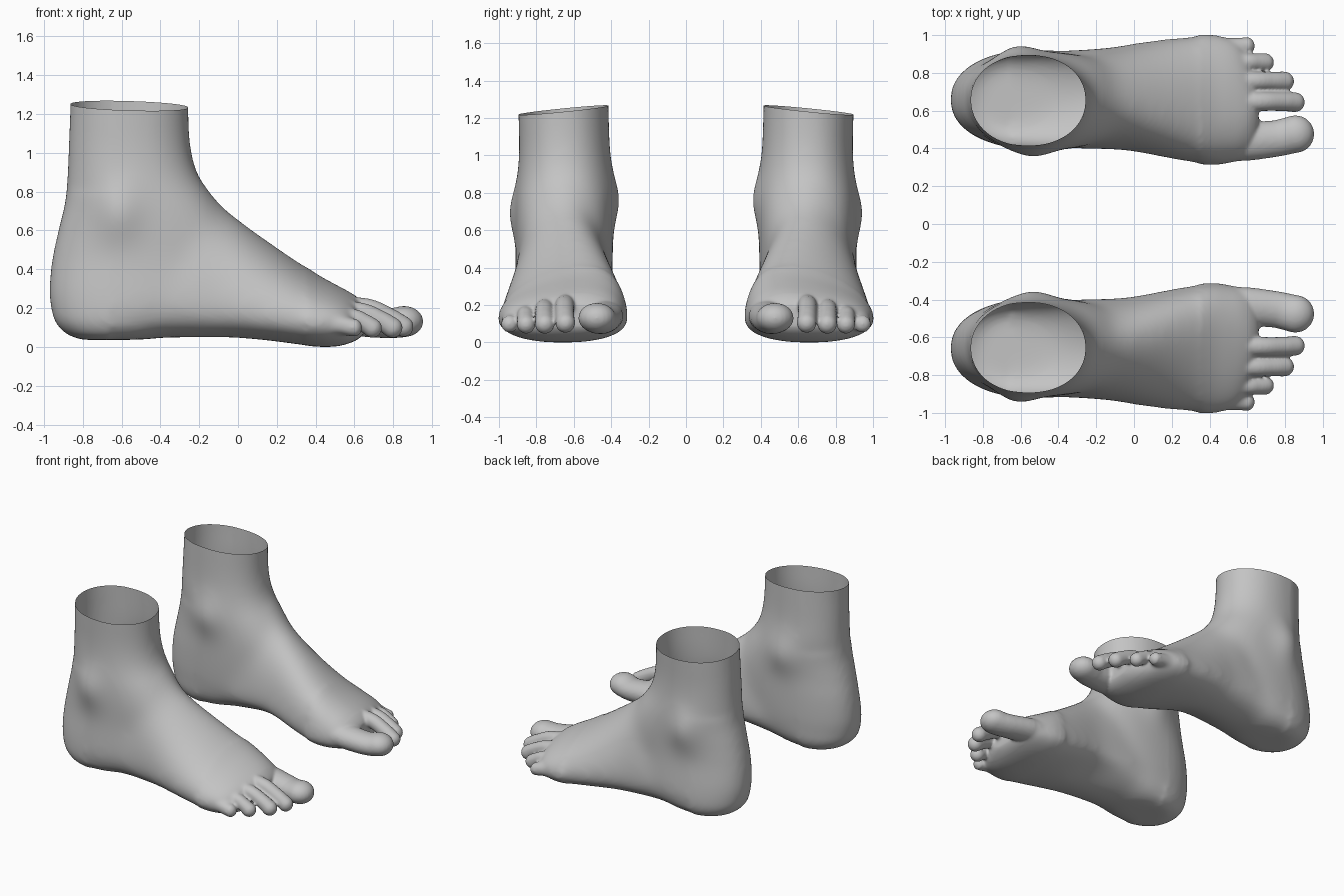
import bpy, bmesh, math
from mathutils import Vector, Matrix

if "Cube" in bpy.data.objects:
    bpy.data.objects.remove(bpy.data.objects["Cube"])

skin = bpy.data.materials.new("grey skin")
skin.diffuse_color = (0.55, 0.55, 0.55, 1)
skin.use_nodes = True
skin.node_tree.nodes["Principled BSDF"].inputs["Base Color"].default_value = skin.diffuse_color
SIDES = 40


def smooth_rows(rows, steps=5):
    """Catmull-Rom interpolation of section parameters."""
    out = []
    for i in range(len(rows) - 1):
        p1, p2 = rows[i], rows[i + 1]
        p0, p3 = rows[max(i - 1, 0)], rows[min(i + 2, len(rows) - 1)]
        for s in range(steps):
            t = s / steps
            out.append([0.5 * (2 * b + (c - a) * t + (2 * a - 5 * b + 4 * c - d) * t * t
                               + (3 * b - a - 3 * c + d) * t ** 3)
                        for a, b, c, d in zip(p0, p1, p2, p3)])
    return out + [list(rows[-1])]


def unit_ring(upper, lower):
    """Superellipse of radius one, with separate powers for its two halves."""
    for k in range(SIDES):
        a = 2 * math.pi * k / SIDES
        c, s = math.cos(a), math.sin(a)
        e = 2 / (upper if s > 0 else lower)
        yield (math.copysign(abs(c) ** e, c), math.copysign(abs(s) ** e, s))


def loft(bm, rings):
    """Closed solid through a list of rings."""
    loops = [[bm.verts.new(p) for p in r] for r in rings]
    faces = [bm.faces.new(loops[0]), bm.faces.new(loops[-1])]
    for a, b in zip(loops, loops[1:]):
        for k in range(SIDES):
            n = (k + 1) % SIDES
            faces.append(bm.faces.new((a[k], a[n], b[n], b[k])))
    bmesh.ops.recalc_face_normals(bm, faces=faces)


def ball(bm, centre, radii):
    m = Matrix.Translation(centre) @ Matrix.Diagonal((*radii, 1))
    bmesh.ops.create_uvsphere(bm, u_segments=20, v_segments=12, radius=1, matrix=m)


def fuse(bm, voxel, iterations):
    """Merge overlapping solids into one smooth skin, returned as a bmesh."""
    me = bpy.data.meshes.new("fused")
    bm.to_mesh(me)
    bm.free()
    ob = bpy.data.objects.new("fused", me)
    bpy.context.collection.objects.link(ob)
    r = ob.modifiers.new("remesh", 'REMESH')
    r.mode, r.voxel_size = 'VOXEL', voxel
    s = ob.modifiers.new("smooth", 'SMOOTH')
    s.factor, s.iterations = 0.5, iterations
    dg = bpy.context.evaluated_depsgraph_get()
    result = bmesh.new()
    result.from_mesh(ob.evaluated_get(dg).to_mesh())
    bpy.data.objects.remove(ob)
    return result


def relax(bm, x_min, x_max, iterations):
    """Extra smoothing in a slice along the foot."""
    verts = [v for v in bm.verts if x_min < v.co.x < x_max]
    for _ in range(iterations):
        bmesh.ops.smooth_vert(bm, verts=verts, factor=0.5,
                              use_axis_x=True, use_axis_y=True, use_axis_z=True)


# Leg and heel: z, back x, front x, inner y, outer y
leg = [(1.40, -.86, -.25, .415, .90), (1.22, -.865, -.25, .41, .90), (1.05, -.872, -.243, .405, .895),
       (.90, -.878, -.21, .395, .90), (.75, -.89, -.12, .39, .91), (.60, -.925, -.02, .39, .912),
       (.45, -.957, .0, .39, .91), (.30, -.972, -.02, .395, .92), (.20, -.964, -.08, .405, .922),
       (.12, -.94, -.2, .42, .91), (.06, -.88, -.36, .46, .87), (.032, -.80, -.45, .51, .81)]
# Instep and ball: x, sole z, widest z, top z, inner y, outer y, ridge y
instep = [(-.55, .04, .2, .5, .42, .91, .66), (-.35, .04, .21, .7, .40, .92, .65),
          (-.2, .04, .2, .845, .395, .93, .65), (-.1, .04, .19, .745, .39, .94, .64),
          (0, .04, .18, .66, .38, .96, .62), (.2, .022, .145, .513, .34, .99, .57),
          (.4, -.003, .125, .377, .31, 1.006, .53), (.5, -.003, .125, .32, .32, .987, .54),
          (.57, .012, .12, .283, .335, .945, .55), (.62, .035, .12, .25, .355, .85, .57),
          (.66, .07, .12, .205, .385, .74, .58)]

bm = bmesh.new()
rings = []
for z, b, f, i, o in smooth_rows(leg):
    rings.append([((f + b) / 2 + (f - b) / 2 * u, (i + o) / 2 + (o - i) / 2 * v, z)
                  for u, v in unit_ring(*[2.08 if z > .8 else 2.2] * 2)])
loft(bm, rings)
rings = []
for x, zb, zw, zt, yi, yo, yr in smooth_rows(instep):
    arch = 0.09 * math.exp(-((x + .08) / .25) ** 2)
    ring = []
    for u, v in unit_ring(1.85, 2.3):
        y = (yi + yo) / 2 + (yo - yi) / 2 * u
        if v > 0:
            y += (yr - (yi + yo) / 2) * v * v
            z = zw + (zt - zw) * v
        else:
            z = zw + (zw - zb) * v + arch * max(0, -u) * -v
        ring.append((x, y, z))
    rings.append(ring)
loft(bm, rings)
bm = fuse(bm, 0.02, 10)
relax(bm, -.65, .35, 30)
# Ankle bones, as soft swellings on the outer and inner sides
for v in bm.verts:
    x, y, z = v.co
    if y > .655:
        swell = .04 * math.exp(-((x + .62) / .12) ** 2 - ((z - .69) / .15) ** 2)
    else:
        swell = -.035 * math.exp(-((x + .54) / .13) ** 2 - ((z - .76) / .14) ** 2)
    v.co.y += swell * min(1, abs(y - .655) / .15)

# Toes: chains of (x, y, z, radius), with a height ratio
toes = [(.80, [(.44, .45, .15, .125), (.60, .440, .135, .106), (.74, .451, .12, .098),
               (.81, .465, .12, .098), (.855, .476, .127, .1)]),
        (1.0, [(.46, .64, .20, .06), (.66, .648, .195, .052), (.78, .648, .145, .051), (.852, .645, .10, .053)]),
        (1.0, [(.46, .75, .175, .06), (.63, .757, .175, .050), (.73, .757, .135, .050), (.795, .755, .095, .053)]),
        (1.0, [(.44, .85, .14, .06), (.59, .857, .145, .047), (.65, .857, .12, .047), (.692, .855, .093, .05)]),
        (1.0, [(.42, .92, .12, .07), (.52, .938, .11, .05), (.592, .943, .095, .048)])]
for ratio, path in toes:
    for x, y, z, r in smooth_rows(path, 8):
        ball(bm, (x, y, z), (r, r, r * ratio))
bm = fuse(bm, 0.009, 5)
relax(bm, .40, .60, 14)

# Open the ankle along a slightly tilted cut
bmesh.ops.bisect_plane(bm, geom=bm.verts[:] + bm.edges[:] + bm.faces[:],
                       plane_co=(-.55, .655, 1.238), plane_no=Vector((.03, .10, 1)), clear_outer=True)
low = min(v.co.z for v in bm.verts)
bmesh.ops.translate(bm, verts=bm.verts, vec=(0, 0, -low))

# Mirrored pair
for name, side in (("left_foot", 1), ("right_foot", -1)):
    me = bpy.data.meshes.new(name)
    if side < 0:
        bmesh.ops.scale(bm, vec=(1, -1, 1), verts=bm.verts)
        bmesh.ops.reverse_faces(bm, faces=bm.faces)
    bm.to_mesh(me)
    me.materials.append(skin)
    me.polygons.foreach_set("use_smooth", [True] * len(me.polygons))
    bpy.context.collection.objects.link(bpy.data.objects.new(name, me))
bm.free()
